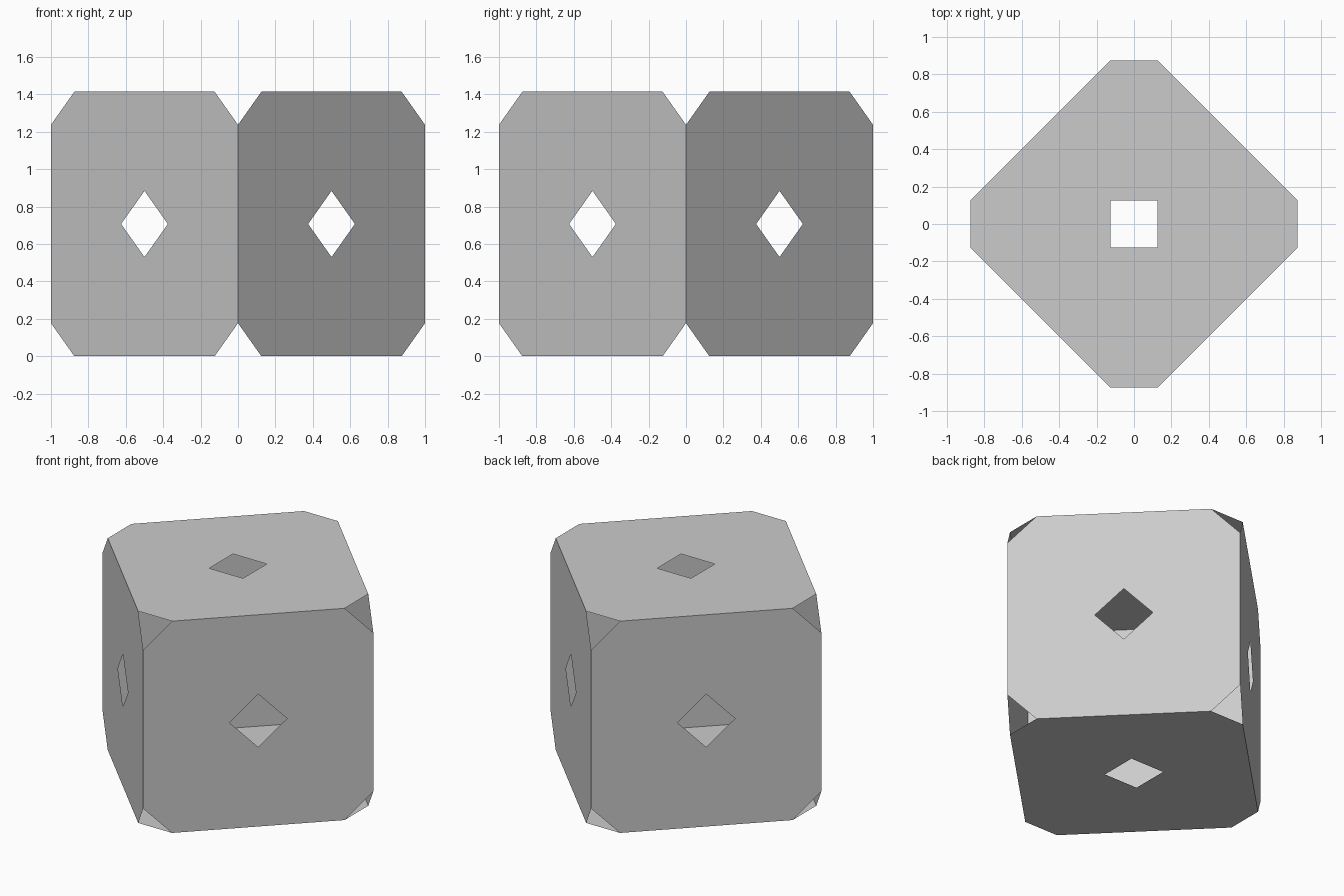
import bpy, bmesh
from math import pi, sqrt
from mathutils import Matrix

if "Cube" in bpy.data.objects:
    bpy.data.objects.remove(bpy.data.objects["Cube"])

SIDE = sqrt(2)      # cube edge, so the diagonal is 2
H = SIDE / 2
C = SIDE / 8        # corner cut, also half diagonal of the hole


def add_panel(bm, turn):
    """Flat octagonal panel with a diamond hole, rotated into place."""
    for k in range(4):
        m = turn @ Matrix.Rotation(k * pi / 2, 4, 'Z')

        def v(x, y):
            return bm.verts.new(m @ Matrix.Translation((x, y, H)).translation)

        # side wedge, then corner piece, all facing outwards
        bm.faces.new([v(C, 0), v(H, C - H), v(H, H - C)])
        bm.faces.new([v(C, 0), v(H, H - C), v(H - C, H), v(0, C)])


# hollow box: six thin panels with open corners and open holes
bm = bmesh.new()
for i in range(4):
    add_panel(bm, Matrix.Rotation(i * pi / 2, 4, 'X'))
for s in (-1, 1):
    add_panel(bm, Matrix.Rotation(s * pi / 2, 4, 'Y'))
bmesh.ops.remove_doubles(bm, verts=bm.verts, dist=1e-4)

# turn the box on its diagonal and stand it on the floor
bm.transform(Matrix.Translation((0, 0, H)) @ Matrix.Rotation(pi / 4, 4, 'Z'))
mesh = bpy.data.meshes.new("hollow_box")
bm.to_mesh(mesh)
bm.free()
bpy.context.collection.objects.link(bpy.data.objects.new("hollow_box", mesh))
